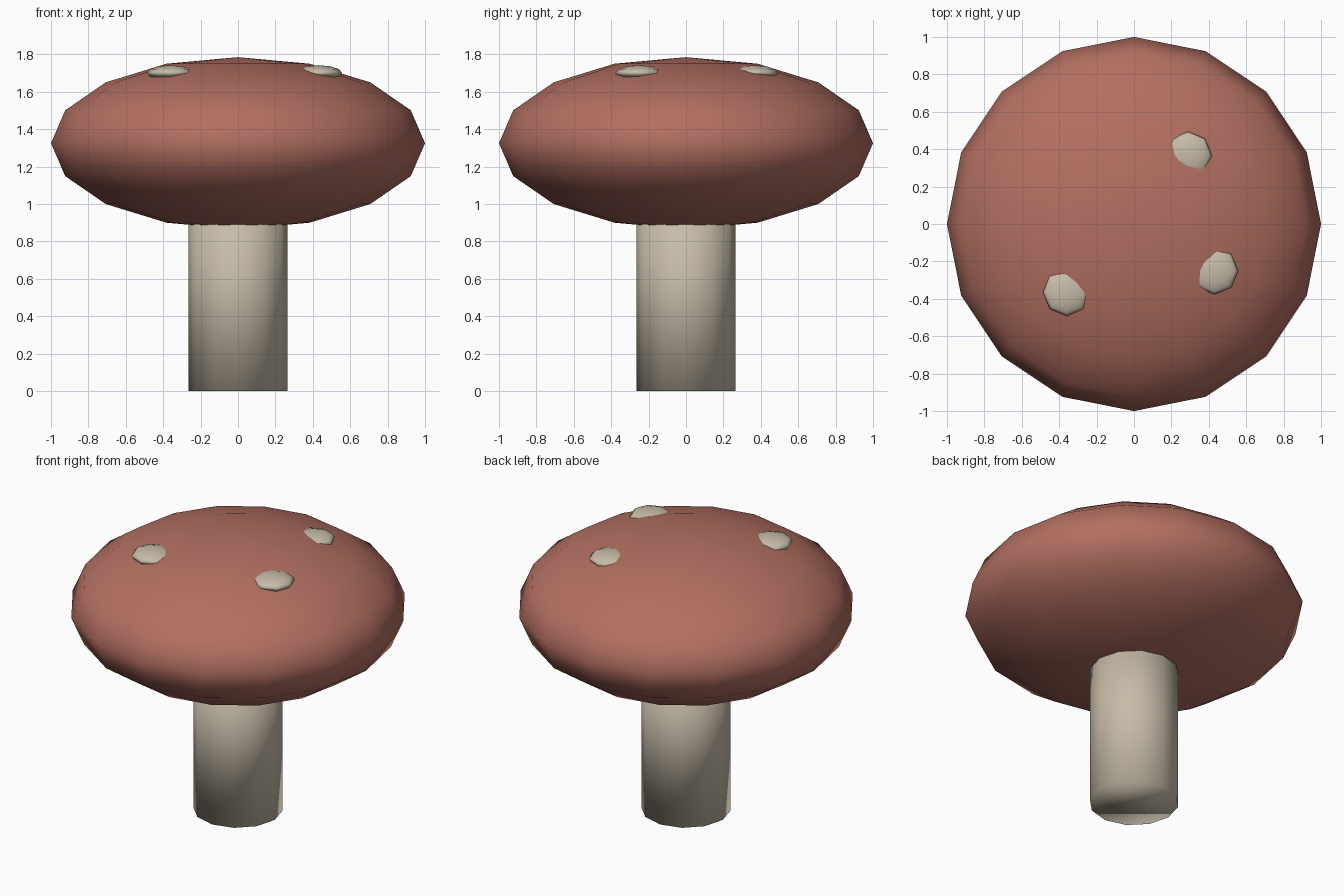
import bpy

if "Cube" in bpy.data.objects:
    bpy.data.objects.remove(bpy.data.objects["Cube"])


def material(name, rgb):
    mat = bpy.data.materials.new(name)
    mat.diffuse_color = (*rgb, 1)
    mat.use_nodes = True
    mat.node_tree.nodes["Principled BSDF"].inputs["Base Color"].default_value = mat.diffuse_color
    return mat


def finish(name, mat):
    obj = bpy.context.object
    obj.name = name
    obj.data.materials.append(mat)
    bpy.ops.object.shade_smooth()
    return obj


def ellipsoid(name, loc, scale, segments, rings, mat):
    bpy.ops.mesh.primitive_uv_sphere_add(
        segments=segments, ring_count=rings, radius=1, location=loc)
    bpy.context.object.scale = scale
    return finish(name, mat)


red = material("cap_red", (0.45, 0.16, 0.12))
cream = material("cream", (0.57, 0.50, 0.39))

# Stem, running up into the cap
bpy.ops.mesh.primitive_cylinder_add(
    vertices=12, radius=0.265, depth=1.06, location=(0, 0, 0.53))
finish("stem", cream)

# Flattened cap
ellipsoid("cap", (0, 0, 1.325), (1, 1, 0.46), 16, 8, red)

# Three raised spots on top of the cap
for i, (x, y) in enumerate([(-0.36, -0.365), (0.43, -0.25), (0.29, 0.367)]):
    ellipsoid(f"spot_{i + 1}", (x, y, 1.70), (0.127, 0.127, 0.042), 8, 6, cream)
